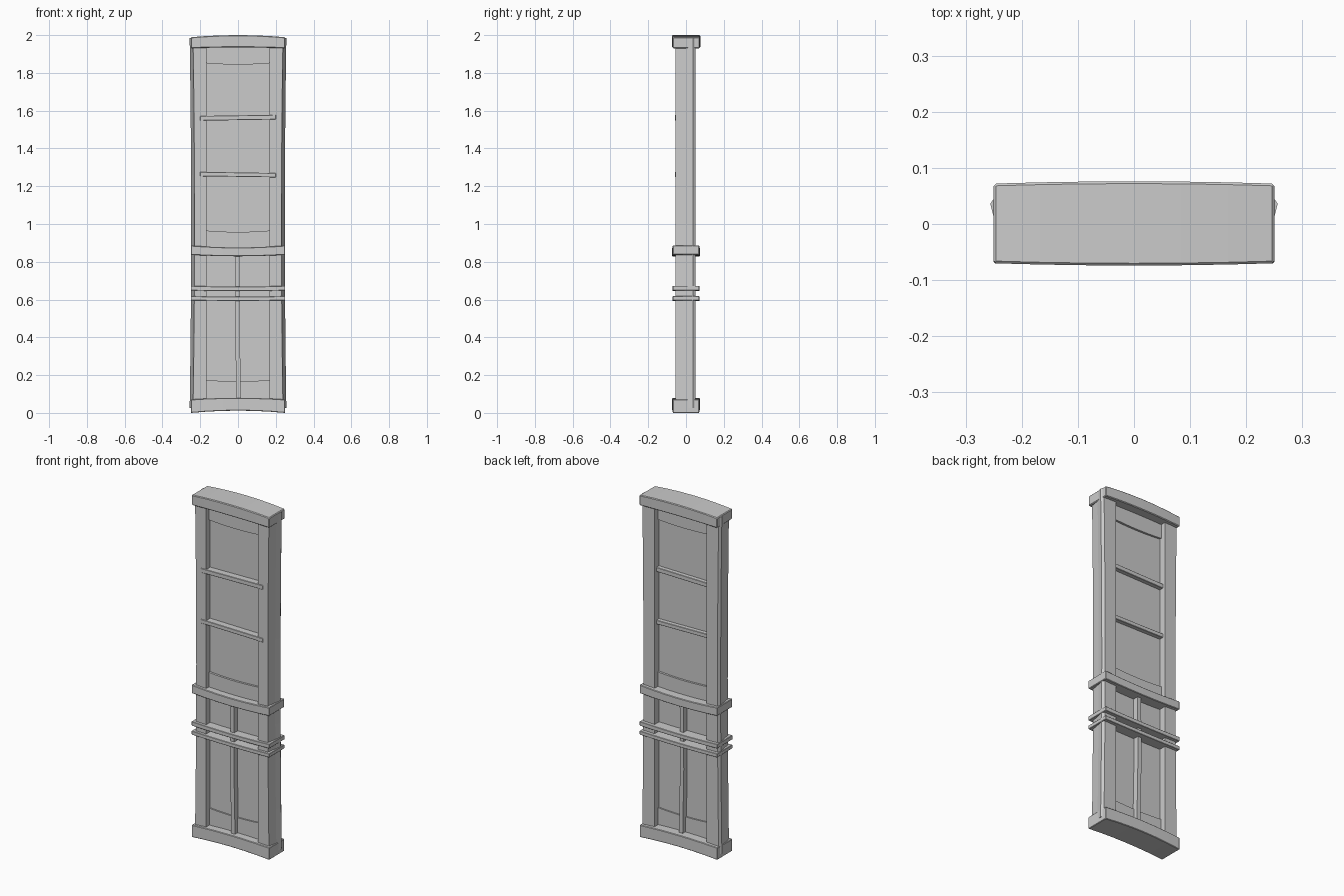
import bpy, bmesh

if "Cube" in bpy.data.objects:
    bpy.data.objects.remove(bpy.data.objects["Cube"])


def loft(name, rings):
    """Skin a list of equal-length closed rings and cap both ends."""
    bm = bmesh.new()
    rows = [[bm.verts.new(p) for p in r] for r in rings]
    n = len(rows[0])
    for a, b in zip(rows, rows[1:]):
        for i in range(n):
            j = (i + 1) % n
            bm.faces.new((a[i], a[j], b[j], b[i]))
    bm.faces.new(rows[0])
    bm.faces.new(rows[-1])
    bmesh.ops.recalc_face_normals(bm, faces=bm.faces)
    me = bpy.data.meshes.new(name)
    bm.to_mesh(me)
    bm.free()
    ob = bpy.data.objects.new(name, me)
    bpy.context.collection.objects.link(ob)
    return ob


def bar(name, hx, y0, y1, z0, z1, bow0=0.0, bow1=0.0, bow_y=0.0, bevel=0.0, tilt=0.0):
    """Horizontal bar along x; bow0/bow1 lift the middle of its bottom/top."""
    rings = []
    for i in range(7):
        t = i / 3 - 1
        k = 1 - t * t
        b, c, s = z0 + bow0 * k + tilt * t, z1 + bow1 * k + tilt * t, bow_y * k
        x = hx * t
        rings.append([(x, y0 - s, b), (x, y1 + s, b), (x, y1 + s, c), (x, y0 - s, c)])
    ob = loft(name, rings)
    if bevel:
        m = ob.modifiers.new("edge", 'BEVEL')
        m.width = bevel
        m.limit_method = 'ANGLE'
    return ob


# Heavy cross rails
bar("top_rail", 0.25, -0.07, 0.072, 1.93, 1.989, 0.005, 0.011, 0.004, 0.004)
bar("middle_rail", 0.25, -0.07, 0.07, 0.837, 0.886, -0.008, -0.010, 0.003, 0.003)
bar("bottom_rail", 0.25, -0.07, 0.07, 0.0, 0.071, 0.012, 0.009, 0.003, 0.003)

# Pair of thin bands
bar("upper_band", 0.25, -0.07, 0.07, 0.648, 0.673, -0.003, -0.005, 0.002, 0.002)
bar("lower_band", 0.25, -0.07, 0.07, 0.596, 0.618, -0.003, -0.003, 0.002, 0.002)

# Side stiles with slanted, slightly waisted outer faces
for side, label in ((-1, "left"), (1, "right")):
    rings = []
    for i in range(9):
        t = i / 4 - 1
        z = 1.005 + 0.98 * t
        w = 0.008 * (1 - t * t)
        prof = [(0.166, -0.055), (0.238 - w, -0.055), (0.247 - w, 0.0),
                (0.256 - w, 0.036), (0.246 - w, 0.051), (0.166, 0.051)]
        rings.append([(side * x, y, z) for x, y in prof])
    loft(label + "_stile", rings)

# Recessed boards
bar("upper_board", 0.19, -0.018, 0.01, 0.86, 1.95)
bar("lower_board", 0.19, -0.018, 0.01, 0.05, 0.86)

# Inner frame strips around the boards
bar("upper_board_top_strip", 0.19, -0.03, 0.022, 1.853, 1.95, -0.009, 0)
bar("upper_board_bottom_strip", 0.19, -0.03, 0.022, 0.86, 0.967, 0, -0.009)
bar("lower_board_bottom_strip", 0.19, -0.026, 0.018, 0.05, 0.176, 0, -0.009)

# Glazing bars across the upper board
bar("upper_glazing_bar", 0.2, -0.058, 0.035, 1.55, 1.575, 0, 0, 0, 0.002, 0.003)
bar("lower_glazing_bar", 0.2, -0.058, 0.035, 1.25, 1.273, 0, 0, 0, 0.002, -0.003)

# Central upright on the lower board
loft("centre_upright", [
    [(x + dx, y, z) for x, y in ((-0.012, -0.05), (0.012, -0.05), (0.012, 0.042), (-0.012, 0.042))]
    for z, dx in ((0.06, 0.004), (0.45, -0.003), (0.85, -0.001))])
